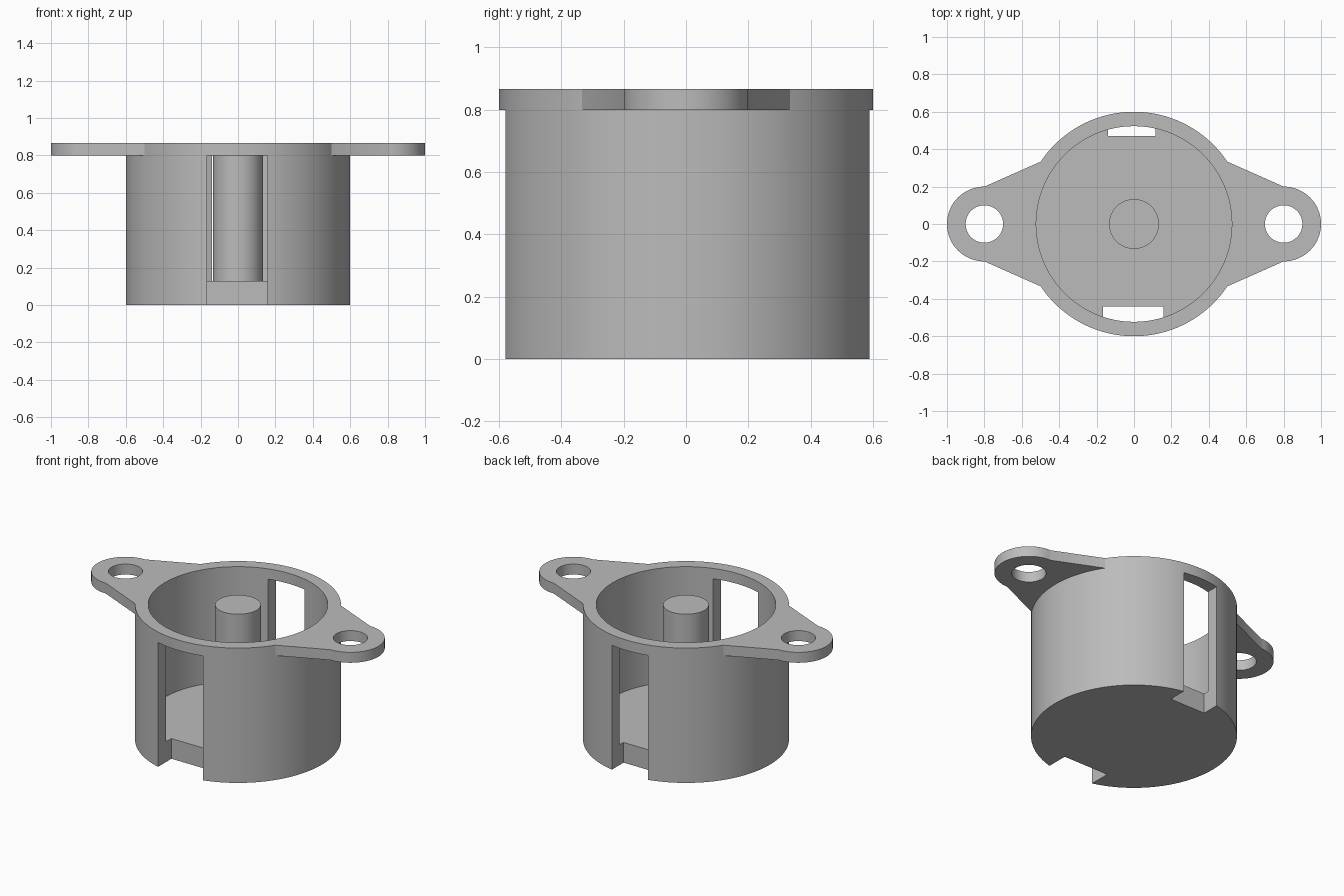
import bpy, bmesh
from math import cos, sin, pi, radians

old = bpy.data.objects.get("Cube")
if old:
    bpy.data.objects.remove(old, do_unlink=True)

grey = bpy.data.materials.new("plain grey")
grey.use_nodes = True
colour = (0.5, 0.5, 0.5, 1)
grey.diffuse_color = colour
grey.node_tree.nodes["Principled BSDF"].inputs["Base Color"].default_value = colour

SEGMENTS = 128
BODY_R, BORE_R, POST_R = 0.6, 0.523, 0.133
FLOOR, FLANGE_Z, TOP = 0.13, 0.8, 0.867
EAR_X, EAR_R, HOLE_R = 0.8, 0.2, 0.1


def arc(cx, radius, start, end, steps):
    """Points on an arc around (cx, 0), angles in degrees."""
    angles = [radians(start + (end - start) * i / steps) for i in range(steps + 1)]
    return [(cx + radius * cos(a), radius * sin(a)) for a in angles]


def prism(name, outline, z0, z1):
    """Closed solid made by extruding an outline upwards."""
    bm = bmesh.new()
    face = bm.faces.new([bm.verts.new((x, y, z0)) for x, y in outline])
    result = bmesh.ops.extrude_face_region(bm, geom=[face])
    for item in result["geom"]:
        if isinstance(item, bmesh.types.BMVert):
            item.co.z = z1
    bmesh.ops.recalc_face_normals(bm, faces=bm.faces)
    mesh = bpy.data.meshes.new(name)
    bm.to_mesh(mesh)
    bm.free()
    mesh.materials.append(grey)
    obj = bpy.data.objects.new(name, mesh)
    bpy.context.collection.objects.link(obj)
    return obj


def disc(name, cx, radius, z0, z1):
    return prism(name, arc(cx, radius, 0, 360, SEGMENTS)[:-1], z0, z1)


def block(name, x0, x1, y0, y1, z0, z1):
    return prism(name, [(x0, y0), (x1, y0), (x1, y1), (x0, y1)], z0, z1)


def activate(obj):
    bpy.ops.object.select_all(action="DESELECT")
    obj.select_set(True)
    bpy.context.view_layer.objects.active = obj


def combine(target, tool, operation):
    """Apply a boolean and discard the tool object."""
    activate(target)
    mod = target.modifiers.new("boolean", "BOOLEAN")
    mod.operation, mod.solver, mod.object = operation, "EXACT", tool
    bpy.ops.object.modifier_apply(modifier=mod.name)
    bpy.data.objects.remove(tool, do_unlink=True)


# Round body joined to the flange with its two mounting ears
housing = disc("housing", 0, BODY_R, 0, FLANGE_Z)
outline = (arc(EAR_X, EAR_R, -90, 90, 32)
           + arc(0, BODY_R, 33.75, 146.25, 40)
           + arc(-EAR_X, EAR_R, 90, 270, 32)
           + arc(0, BODY_R, 213.75, 326.25, 40))
combine(housing, prism("flange", outline, FLANGE_Z, TOP), "UNION")

# Bore, screw holes, and the wide front and narrow back slots
combine(housing, disc("bore", 0, BORE_R, FLOOR, 1), "DIFFERENCE")
for side in (-1, 1):
    combine(housing, disc("screw_hole", side * EAR_X, HOLE_R, 0.7, 1), "DIFFERENCE")
combine(housing, block("front_slot", -0.165, 0.157, -0.7, -0.441, -0.1, FLANGE_Z), "DIFFERENCE")
combine(housing, block("back_slot", -0.138, 0.115, 0.471, 0.7, -0.1, FLANGE_Z), "DIFFERENCE")

# Central post
post = disc("centre_post", 0, POST_R, FLOOR, TOP)

for obj in (housing, post):
    activate(obj)
    bpy.ops.object.shade_smooth_by_angle(angle=pi / 6)
